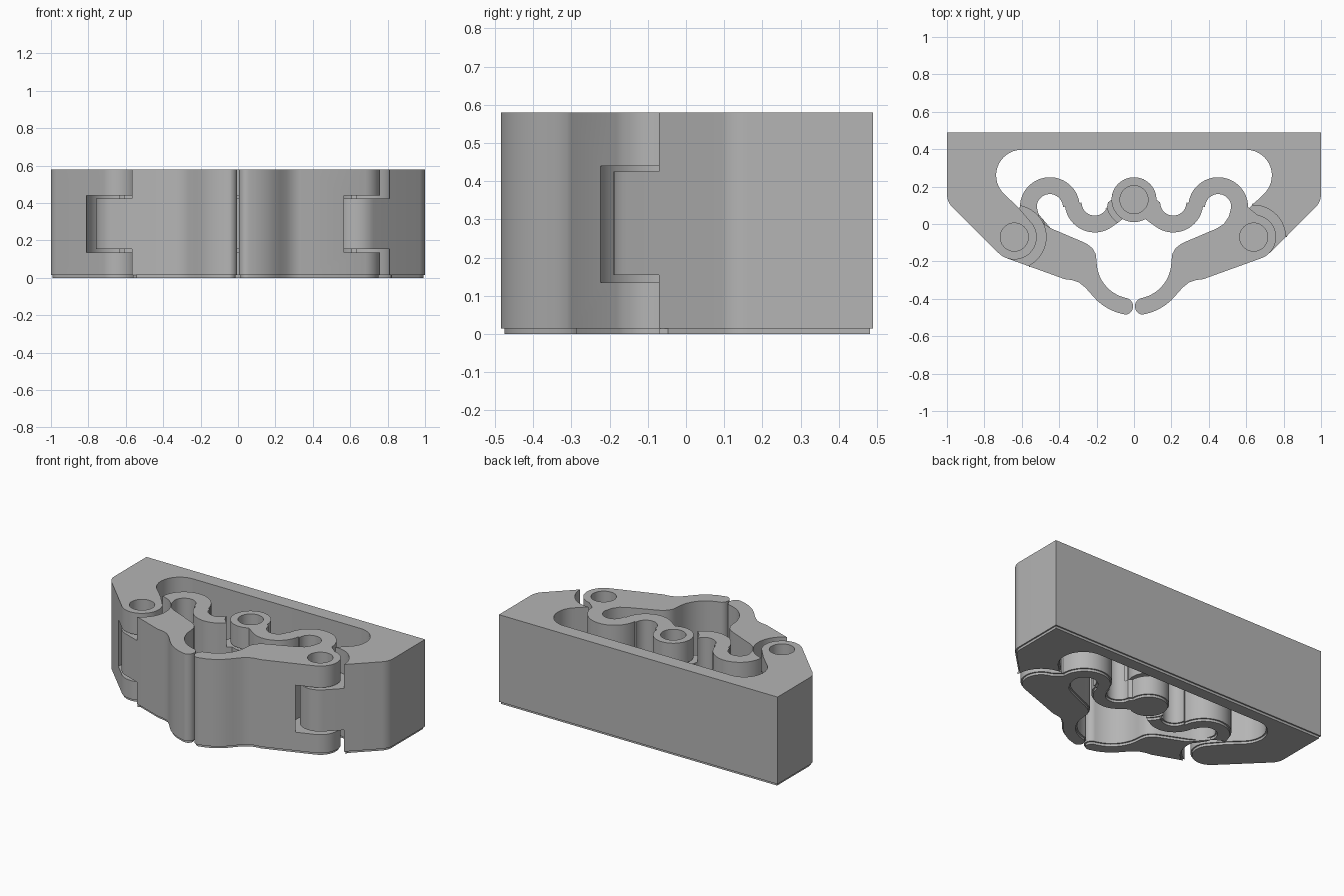
import bpy, bmesh
from math import radians, cos, sin

if "Cube" in bpy.data.objects:
    bpy.data.objects.remove(bpy.data.objects["Cube"], do_unlink=True)

TOP, FOOT = 0.58, 0.015            # overall height, height of the recessed foot
SIDE, MID = (0.64, -0.07), (0, 0.13)   # hinge centres
BOSS, SOCKET, MID_SOCKET, HOLE = 0.12, 0.17, 0.15, 0.075
SLOT = (0.135, 0.44)               # gap between the outer knuckles
BELOW, ABOVE = (-0.1, 0.155), (0.425, 0.7)   # room above and below a tongue

grey = bpy.data.materials.new("plain grey")
grey.use_nodes = True
grey.diffuse_color = (0.46, 0.46, 0.46, 1)
grey.node_tree.nodes["Principled BSDF"].inputs["Base Color"].default_value = grey.diffuse_color


def arc(centre, r, a0, a1):
    n = max(2, int(abs(a1 - a0) / 7))
    angles = [radians(a0 + (a1 - a0) * i / n) for i in range(n + 1)]
    return [(centre[0] + r * cos(a), centre[1] + r * sin(a)) for a in angles]


def mirrored(points):
    return [(-x, y) for x, y in points]


def prism(name, outline, z0, z1):
    bm = bmesh.new()
    face = bm.faces.new([bm.verts.new((x, y, z0)) for x, y in outline])
    grown = bmesh.ops.extrude_face_region(bm, geom=[face])["geom"]
    verts = [g for g in grown if isinstance(g, bmesh.types.BMVert)]
    bmesh.ops.translate(bm, verts=verts, vec=(0, 0, z1 - z0))
    bmesh.ops.recalc_face_normals(bm, faces=bm.faces)
    mesh = bpy.data.meshes.new(name)
    bm.to_mesh(mesh)
    bm.free()
    mesh.materials.append(grey)
    ob = bpy.data.objects.new(name, mesh)
    bpy.context.collection.objects.link(ob)
    return ob


def cut(ob, centre, r, span):
    tool = prism("cutter", arc(centre, r, 0, 353), *span)
    mod = ob.modifiers.new("cut", "BOOLEAN")
    mod.operation, mod.solver, mod.object = "DIFFERENCE", "EXACT", tool
    graph = bpy.context.evaluated_depsgraph_get()
    ob.data = bpy.data.meshes.new_from_object(ob.evaluated_get(graph))
    ob.modifiers.clear()
    bpy.data.objects.remove(tool, do_unlink=True)


def add_foot(ob):
    # thin stepped-in layer under the part
    bm = bmesh.new()
    bm.from_mesh(ob.data)
    bm.normal_update()
    base = [f for f in bm.faces
            if f.normal.z < -0.9 and f.calc_center_median().z < FOOT + 0.005]
    bmesh.ops.inset_region(bm, faces=base, thickness=0.009, use_even_offset=True)
    grown = bmesh.ops.extrude_face_region(bm, geom=base)["geom"]
    verts = [g for g in grown if isinstance(g, bmesh.types.BMVert)]
    bmesh.ops.translate(bm, verts=verts, vec=(0, 0, -FOOT))
    old = [f for f in base if f.is_valid]
    if old:
        bmesh.ops.delete(bm, geom=old, context="FACES")
    bmesh.ops.recalc_face_normals(bm, faces=bm.faces)
    bm.to_mesh(ob.data)
    bm.free()


# Frame: back bar with a leg and hinge boss on each side
half_frame = (
    [(0.6, 0.397)] + arc((0.6, 0.26), 0.137, 83, -45)
    + [(0.615, 0.085)]
    + arc(SIDE, BOSS, 145, 315)
    + arc((0.9, 0.16), 0.1, -45, 0)
    + [(1.0, 0.49)]
)
frame = prism("frame", half_frame + mirrored(half_frame)[::-1], FOOT, TOP)

# Jaw: central hinge, wavy spring arm, side hinge and curved claw
PEAK, VALLEY, GRIP = (0.45, 0.09), (0.21, 0.115), (0, -0.2)
half_jaw = (
    arc(MID, BOSS, -60, -360)
    + arc(VALLEY, 0.07, 180, 360)
    + arc(PEAK, 0.16, 172, 0)
    + arc(SIDE, BOSS, 80, -70)
    + [(0.37, -0.295), (0.33, -0.3), (0.295, -0.312), (0.26, -0.34)]
    + arc(GRIP, 0.288, -38, -78)
    + arc((0.05, -0.44), 0.045, -100, -260)
    + arc(GRIP, 0.2, -74, 0)
    + [(0.205, -0.16), (0.222, -0.13), (0.25, -0.107), (0.28, -0.093)]
    + [(0.44, -0.025), (0.48, 0.0), (0.507, 0.04)]
    + arc(PEAK, 0.07, 0, 180)
    + arc(VALLEY, 0.16, -8, -125)
)
left_jaw = prism("left_jaw", half_jaw, FOOT, TOP)
right_jaw = prism("right_jaw", mirrored(half_jaw), FOOT, TOP)
LEFT, RIGHT = SIDE, (-SIDE[0], SIDE[1])

# Forked knuckles: slot in the middle and a pin hole from the top
for part, centre, radius in ((frame, RIGHT, SOCKET), (left_jaw, LEFT, SOCKET),
                             (left_jaw, MID, MID_SOCKET)):
    cut(part, centre, radius, SLOT)
    cut(part, centre, HOLE, (0.3, 0.7))

# Tongues: room above and below
for part, centre, radius in ((frame, LEFT, SOCKET), (right_jaw, RIGHT, SOCKET),
                             (right_jaw, MID, MID_SOCKET)):
    cut(part, centre, radius, BELOW)
    cut(part, centre, radius, ABOVE)

# Feet and shading
bpy.ops.object.select_all(action="DESELECT")
for part in (frame, left_jaw, right_jaw):
    add_foot(part)
    part.select_set(True)
    bpy.context.view_layer.objects.active = part
bpy.ops.object.shade_smooth_by_angle(angle=radians(30))
